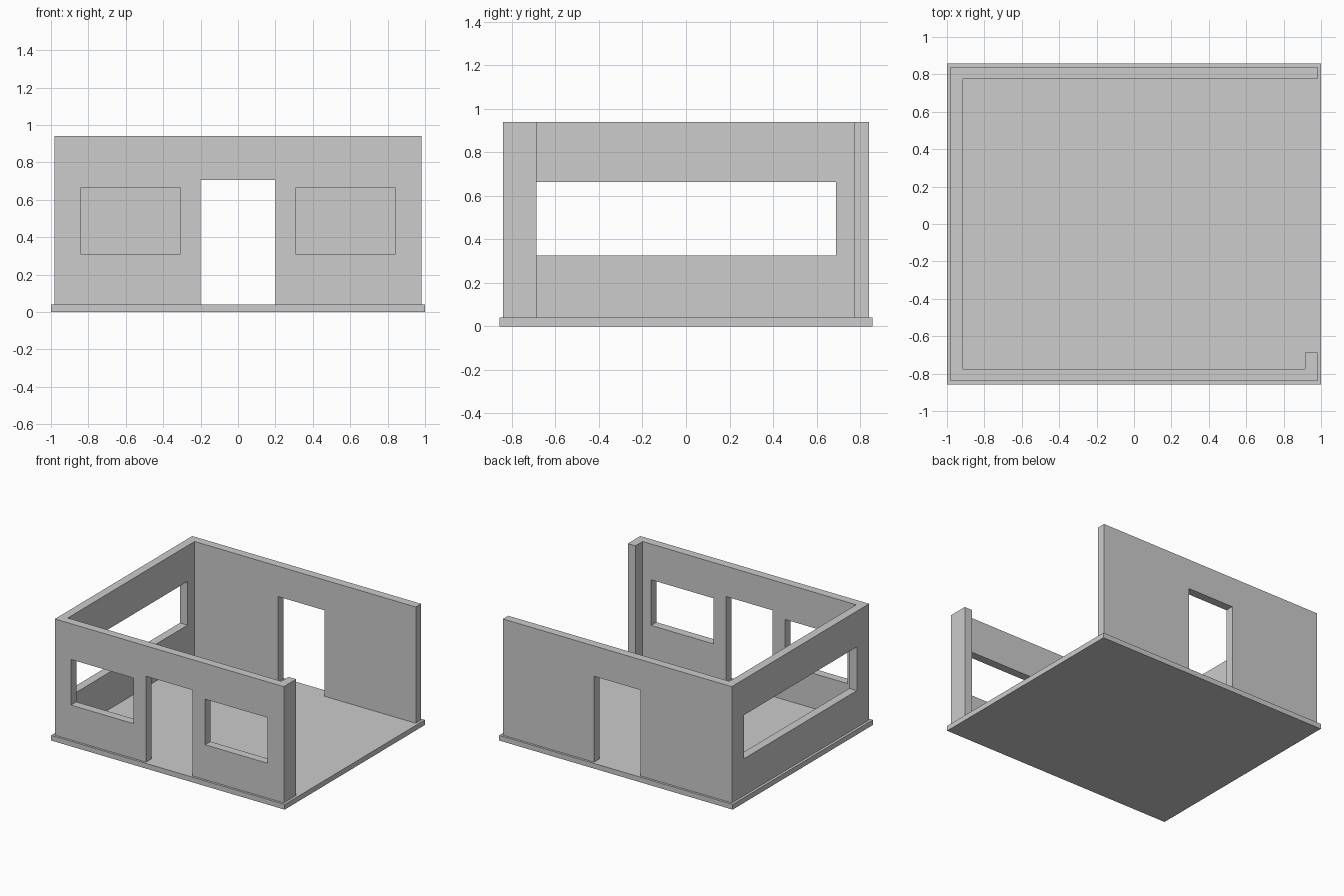
import bpy, bmesh

if "Cube" in bpy.data.objects:
    bpy.data.objects.remove(bpy.data.objects["Cube"])

grey = bpy.data.materials.new("light grey")
grey.diffuse_color = (0.604, 0.604, 0.604, 1)
grey.use_nodes = True
grey.node_tree.nodes["Principled BSDF"].inputs["Base Color"].default_value = grey.diffuse_color

FLOOR, TOP = 0.04, 0.94      # floor surface and wall top
X, Y, T = 0.98, 0.84, 0.065  # outer wall half-sizes and wall thickness


def prism(name, outline, z0, z1):
    """Extrude a plan outline from z0 to z1."""
    bm = bmesh.new()
    face = bm.faces.new([bm.verts.new((x, y, z0)) for x, y in outline])
    side = bmesh.ops.extrude_face_region(bm, geom=[face])
    verts = [g for g in side["geom"] if isinstance(g, bmesh.types.BMVert)]
    bmesh.ops.translate(bm, verts=verts, vec=(0, 0, z1 - z0))
    bmesh.ops.recalc_face_normals(bm, faces=bm.faces)
    mesh = bpy.data.meshes.new(name)
    bm.to_mesh(mesh)
    bm.free()
    mesh.materials.append(grey)
    obj = bpy.data.objects.new(name, mesh)
    bpy.context.collection.objects.link(obj)
    return obj


def box(name, x0, x1, y0, y1, z0, z1):
    return prism(name, [(x0, y0), (x1, y0), (x1, y1), (x0, y1)], z0, z1)


# Floor slab
box("floor_slab", -1, 1, -0.857, 0.857, 0, FLOOR)

# Back, left and front walls with a short return at the front right corner
walls = prism("walls", [
    (X, Y), (-X, Y), (-X, -Y), (X, -Y),
    (X, -0.688), (X - T, -0.688), (X - T, -Y + T),
    (-X + T, -Y + T), (-X + T, Y - T), (X, Y - T)], FLOOR, TOP)

# Openings: doorways front and back, two front windows, long left window
cutters = [
    box("doorway_cutter", -0.2, 0.2, -1, 1, 0, 0.705),
    box("left_window_cutter", -1.1, -0.85, -0.69, 0.69, 0.325, 0.663),
]
for side in (-1, 1):
    x0, x1 = sorted((side * 0.307, side * 0.842))
    cutters.append(box("front_window_cutter", x0, x1, -1, -0.72, 0.31, 0.663))

for cutter in cutters:
    cutter.hide_render = True
    mod = walls.modifiers.new("opening", 'BOOLEAN')
    mod.operation = 'DIFFERENCE'
    mod.solver = 'EXACT'
    mod.object = cutter

# Apply the cuts and remove the cutters
bpy.context.view_layer.update()
cut = bpy.data.meshes.new_from_object(
    walls.evaluated_get(bpy.context.evaluated_depsgraph_get()))
walls.modifiers.clear()
walls.data = cut
cut.materials.clear()
cut.materials.append(grey)
for poly in cut.polygons:
    poly.material_index = 0
for cutter in cutters:
    bpy.data.objects.remove(cutter)
